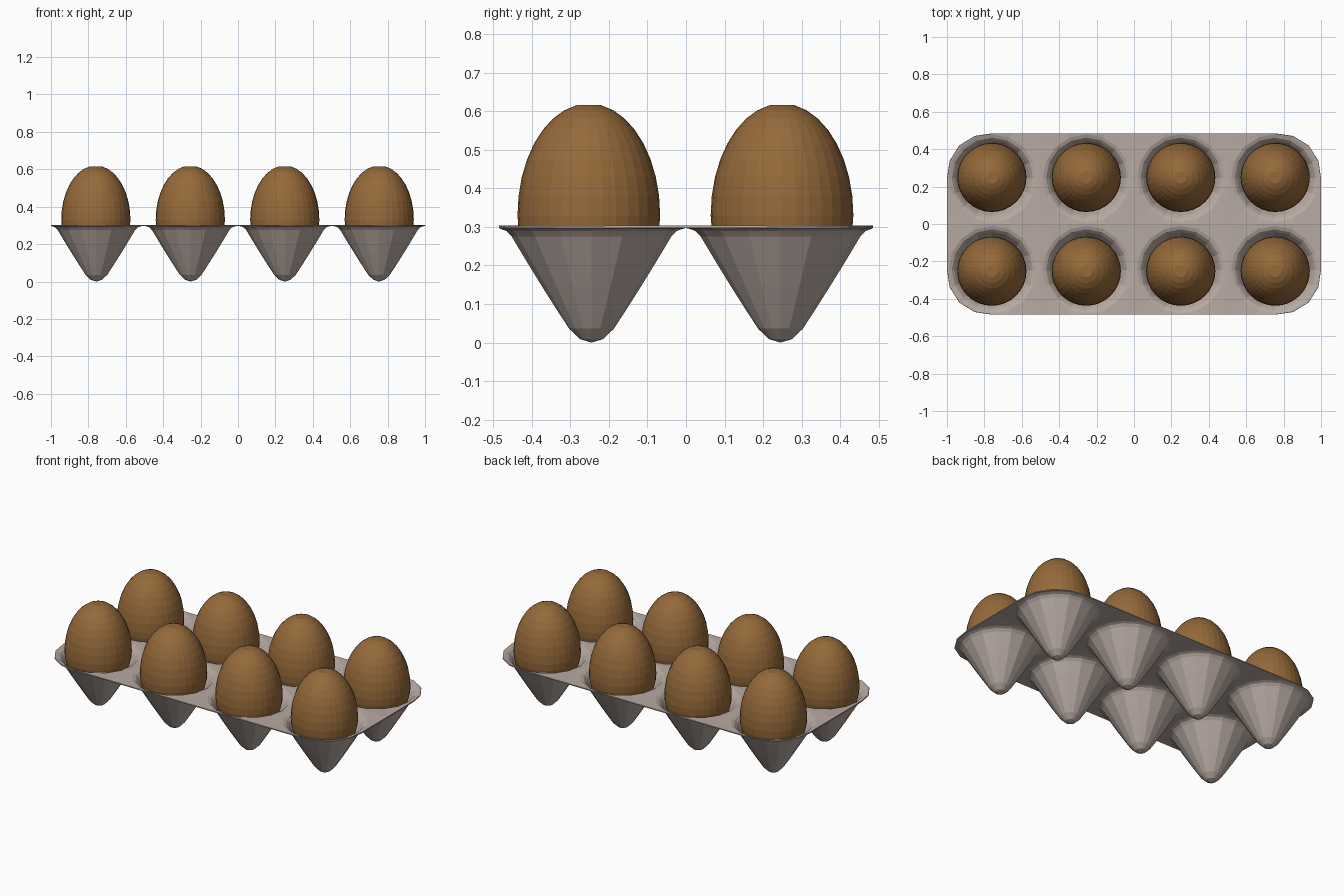
import bpy, bmesh, math

if "Cube" in bpy.data.objects:
    bpy.data.objects.remove(bpy.data.objects["Cube"])


def material(name, rgb):
    m = bpy.data.materials.new(name)
    m.diffuse_color = (*rgb, 1)
    m.use_nodes = True
    m.node_tree.nodes["Principled BSDF"].inputs["Base Color"].default_value = m.diffuse_color
    return m


def finish(bm, name, mat):
    me = bpy.data.meshes.new(name)
    bm.to_mesh(me)
    bm.free()
    me.materials.append(mat)
    ob = bpy.data.objects.new(name, me)
    bpy.context.collection.objects.link(ob)
    return ob


def skin(bm, rings):
    # join successive closed rings of vertices with quads
    for a, b in zip(rings, rings[1:]):
        n = len(a)
        for i in range(n):
            j = (i + 1) % n
            bm.faces.new((a[i], b[i], b[j], a[j]))


pulp = material("grey_pulp", (0.48, 0.405, 0.365))
shell = material("brown_shell", (0.30, 0.142, 0.042))

# Tray: eight flared cups, each blended out to its share of the flat sheet
SIDES = 16
CUP = [(0.03, 0.009), (0.058, 0.036), (0.09, 0.085), (0.128, 0.145),
       (0.165, 0.205), (0.192, 0.25), (0.207, 0.275), (0.22, 0.289),
       (0.236, 0.295)]
RIM_Z = 0.297
COLS = [(-0.757, -1.0, -0.505), (-0.253, -0.505, 0.0),
        (0.251, 0.0, 0.503), (0.754, 0.503, 1.0)]
ROWS = [(-0.245, -0.485, 0.0), (0.245, 0.0, 0.485)]

bm = bmesh.new()
for cx, x0, x1 in COLS:
    for cy, y0, y1 in ROWS:
        angles = [2 * math.pi * i / SIDES for i in range(SIDES)]
        rings = [[bm.verts.new((cx + r * math.cos(a), cy + r * math.sin(a), z))
                  for a in angles] for r, z in CUP]
        edge = []
        for a in angles:
            c, s = math.cos(a), math.sin(a)
            hx = x1 - cx if c > 0 else cx - x0
            hy = y1 - cy if s > 0 else cy - y0
            outer = abs(cx) > 0.5 and c * cx > 1e-6 and s * cy > 1e-6
            if outer:  # rounded tray corner
                k = (abs(c) ** 2.2 + abs(s) ** 2.2) ** (1 / 2.2)
            else:
                k = max(abs(c), abs(s))
            edge.append(bm.verts.new((cx + hx * c / k, cy + hy * s / k, RIM_Z)))
        skin(bm, rings + [edge])
        tip = bm.verts.new((cx, cy, 0.0))
        for i in range(SIDES):
            bm.faces.new((tip, rings[0][i], rings[0][(i + 1) % SIDES]))
bmesh.ops.remove_doubles(bm, verts=bm.verts, dist=0.0015)
bmesh.ops.recalc_face_normals(bm, faces=bm.faces)
if sum(f.normal.z for f in bm.faces) < 0:
    bmesh.ops.reverse_faces(bm, faces=bm.faces)
tray = finish(bm, "egg_tray", pulp)
sol = tray.modifiers.new("thickness", "SOLIDIFY")
sol.thickness = 0.006
sol.offset = 1

# Eggs: two half ellipses, blunt below and longer above, with a small flat top
SEG = 32
WIDE_Z, R, UP, DOWN = 0.33, 0.185, 0.29, 0.22
for col, x in enumerate((-0.76, -0.255, 0.25, 0.755)):
    for row, y in enumerate((-0.252, 0.249)):
        bm = bmesh.new()
        rings = []
        for i in range(17):
            t = math.radians(-80 + 160 * i / 16)
            z = WIDE_Z + math.sin(t) * (UP if t > 0 else DOWN)
            r = R * math.cos(t)
            rings.append([bm.verts.new((x + r * math.cos(2 * math.pi * k / SEG),
                                        y + r * math.sin(2 * math.pi * k / SEG), z))
                          for k in range(SEG)])
        skin(bm, rings)
        bm.faces.new(rings[0])
        bm.faces.new(rings[-1])
        bmesh.ops.recalc_face_normals(bm, faces=bm.faces)
        finish(bm, f"egg_{row + 1}_{col + 1}", shell)
